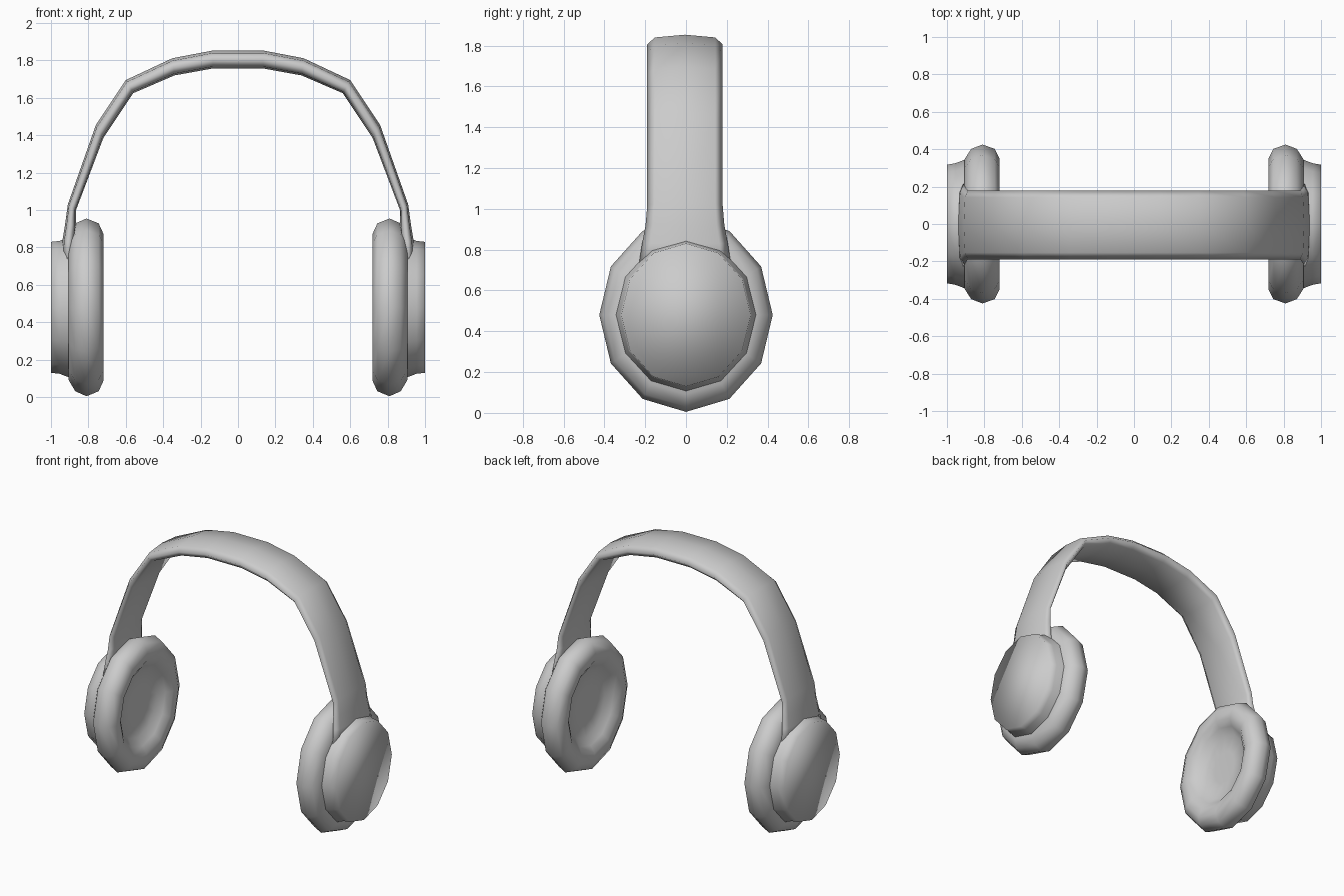
import bpy, bmesh
from math import sin, cos, pi

cube = bpy.data.objects.get("Cube")
if cube:
    bpy.data.objects.remove(cube, do_unlink=True)

grey = bpy.data.materials.new("plain grey")
grey.use_nodes = True
colour = (0.6, 0.6, 0.6, 1)
grey.diffuse_color = colour
grey.node_tree.nodes["Principled BSDF"].inputs["Base Color"].default_value = colour


def loft(name, rings, cap=True):
    """Skin a list of equal closed rings, smooth shaded."""
    bm = bmesh.new()
    loops = [[bm.verts.new(p) for p in ring] for ring in rings]
    n = len(rings[0])
    for a, b in zip(loops, loops[1:]):
        for i in range(n):
            j = (i + 1) % n
            bm.faces.new((a[i], a[j], b[j], b[i]))
    if cap:
        bm.faces.new(loops[0])
        bm.faces.new(loops[-1])
    bmesh.ops.recalc_face_normals(bm, faces=bm.faces)
    for f in bm.faces:
        f.smooth = True
    mesh = bpy.data.meshes.new(name)
    bm.to_mesh(mesh)
    bm.free()
    mesh.materials.append(grey)
    obj = bpy.data.objects.new(name, mesh)
    bpy.context.collection.objects.link(obj)
    return obj


def oval(x, ry, rz, zc, sides=12):
    return [(x, ry * sin(2 * pi * i / sides), zc + rz * cos(2 * pi * i / sides))
            for i in range(sides)]


# Ear cushion: rounded ring with a recessed floor (x, relative radius)
cushion = [(0.80, 0.25), (0.795, 0.5), (0.755, 0.6), (0.725, 0.7), (0.72, 0.83),
           (0.745, 0.945), (0.81, 1), (0.87, 0.945), (0.905, 0.82), (0.905, 0.6)]
# Outer cup: shallow tapered shell (x, y radius, z radius)
cup = [(0.885, 0.345, 0.375), (0.91, 0.342, 0.372), (0.955, 0.325, 0.355), (1.0, 0.317, 0.35)]

for side, s in (("left", 1), ("right", -1)):
    loft(side + "_cushion", [oval(s * x, 0.425 * r, 0.475 * r, 0.48) for x, r in cushion])
    loft(side + "_cup", [oval(s * x, ry, rz, 0.48) for x, ry, rz in cup])

# Headband: outer and inner edge of each station, half width
half = [((0.945, 0.70), (0.885, 0.70), 0.23),
        ((0.94, 0.83), (0.872, 0.83), 0.21),
        ((0.925, 0.92), (0.866, 0.92), 0.193),
        ((0.91, 1.03), (0.866, 1.0), 0.185),
        ((0.76, 1.455), (0.72, 1.385), 0.185),
        ((0.60, 1.695), (0.56, 1.625), 0.185),
        ((0.35, 1.812), (0.34, 1.72), 0.185),
        ((0.135, 1.853), (0.135, 1.757), 0.185)]
mirrored = [((-o[0], o[1]), (-i[0], i[1]), w) for o, i, w in reversed(half)]

# Cross-section: (share of half width, share of thickness from the outside)
section = [(0, 0), (0.8, 0.14), (1, 0.5), (0.8, 0.9),
           (0, 1), (-0.8, 0.9), (-1, 0.5), (-0.8, 0.14)]


def band_ring(o, i, w):
    return [(o[0] + (i[0] - o[0]) * t, u * w - 0.005, o[1] + (i[1] - o[1]) * t)
            for u, t in section]


loft("headband", [band_ring(*station) for station in half + mirrored])
